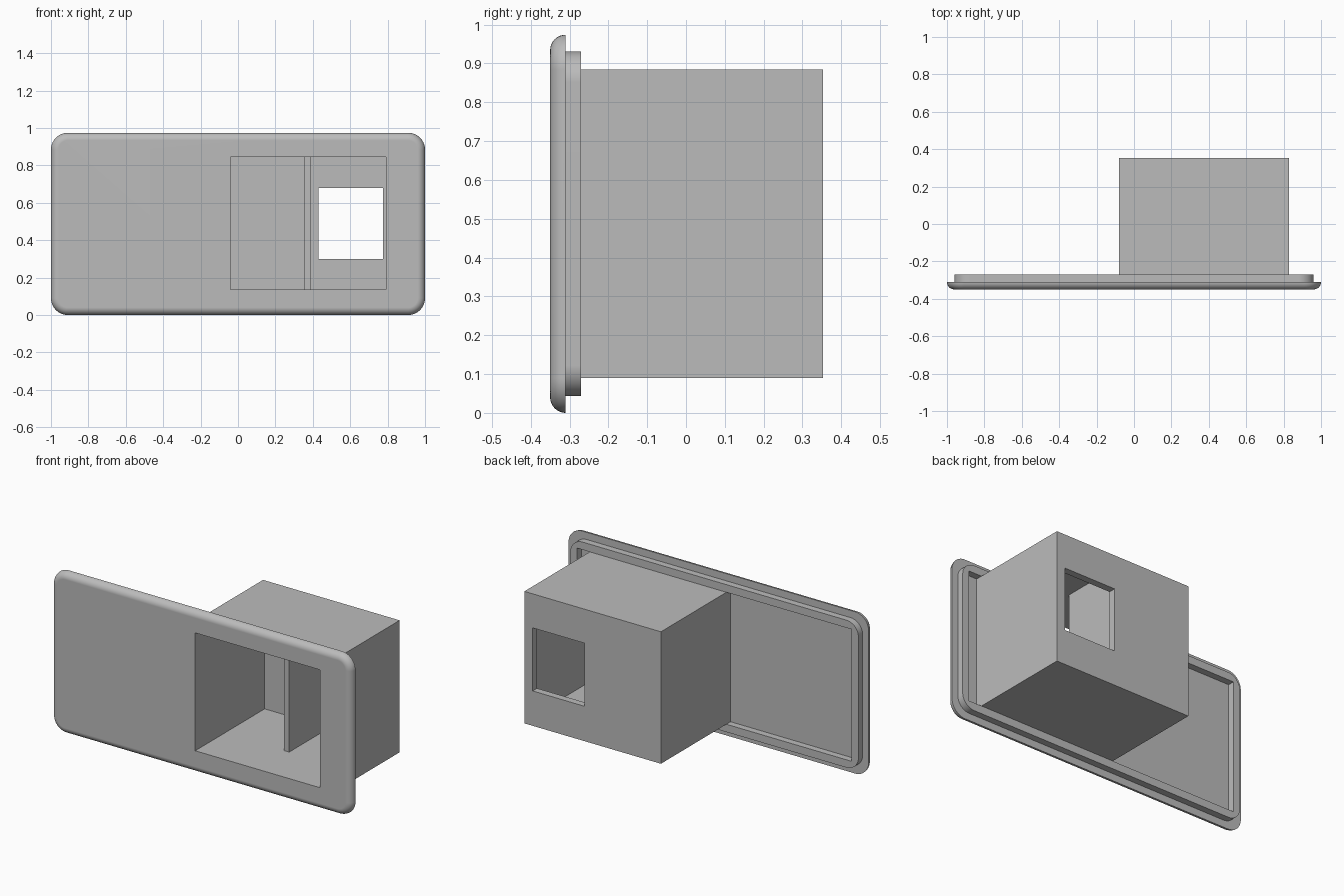
import bpy, bmesh
from math import sin, cos, pi, radians

if "Cube" in bpy.data.objects:
    bpy.data.objects.remove(bpy.data.objects["Cube"], do_unlink=True)

grey = bpy.data.materials.new("plain grey")
grey.use_nodes = True
COLOUR = (0.5, 0.5, 0.5, 1)
grey.diffuse_color = COLOUR
grey.node_tree.nodes["Principled BSDF"].inputs["Base Color"].default_value = COLOUR

FRONT, PLATE_BACK, RIM_BACK, BACK = -0.35, -0.31, -0.27, 0.353
WALL = 0.042
MID_Z = 0.487


def finish(bm, name):
    bmesh.ops.recalc_face_normals(bm, faces=bm.faces)
    mesh = bpy.data.meshes.new(name)
    bm.to_mesh(mesh)
    bm.free()
    mesh.materials.append(grey)
    obj = bpy.data.objects.new(name, mesh)
    bpy.context.collection.objects.link(obj)
    return obj


def box(name, x, y, z):
    """Box from (low, high) pairs."""
    bm = bmesh.new()
    bmesh.ops.create_cube(bm, size=1)
    for v in bm.verts:
        v.co = [lo + (c + 0.5) * (hi - lo) for c, (lo, hi) in zip(v.co, (x, y, z))]
    return finish(bm, name)


def rounded_slab(name, half_w, half_h, radius, layers, steps=10):
    """Rounded rectangle lofted through (y, inset) layers."""
    bm = bmesh.new()
    rings = []
    for y, inset in layers:
        ring = []
        for corner, (sx, sz) in enumerate(((1, 1), (-1, 1), (-1, -1), (1, -1))):
            for i in range(steps + 1):
                a = (corner + i / steps) * pi / 2
                ring.append(bm.verts.new((
                    sx * (half_w - radius) + (radius - inset) * cos(a), y,
                    MID_Z + sz * (half_h - radius) + (radius - inset) * sin(a))))
        rings.append(ring)
    for low, high in zip(rings, rings[1:]):
        for i in range(len(low)):
            j = (i + 1) % len(low)
            bm.faces.new((low[i], low[j], high[j], high[i]))
    bm.faces.new(rings[0])
    bm.faces.new(rings[-1])
    return finish(bm, name)


def activate(obj):
    bpy.ops.object.select_all(action='DESELECT')
    obj.select_set(True)
    bpy.context.view_layer.objects.active = obj


def cut(obj, *cutters):
    activate(obj)
    for cutter in cutters:
        mod = obj.modifiers.new("cut", 'BOOLEAN')
        mod.operation, mod.solver, mod.object = 'DIFFERENCE', 'EXACT', cutter
        bpy.ops.object.modifier_apply(modifier=mod.name)


def smooth(obj):
    activate(obj)
    bpy.ops.object.shade_smooth_by_angle(angle=radians(35))
    mod = obj.modifiers.new("flat faces", 'WEIGHTED_NORMAL')
    mod.keep_sharp = True


# Cutters: main opening, rim interior, square window, round port
opening = box("opening_cutter", (-0.04, 0.79), (-0.5, BACK - WALL), (0.135, 0.845))
recess = box("recess_cutter", (-0.915, 0.915), (-0.5, 0), (0.09, 0.885))
window = box("window_cutter", (0.43, 0.775), (0.2, 0.5), (0.30, 0.68))
bm = bmesh.new()
bmesh.ops.create_cone(bm, cap_ends=True, segments=64, radius1=0.127, radius2=0.127, depth=0.4)
for v in bm.verts:
    v.co = (v.co.x + 0.19, v.co.z + BACK, v.co.y + 0.49)
port = finish(bm, "port_cutter")

# Face plate with a rounded front edge
edge = PLATE_BACK - FRONT
layers = [(PLATE_BACK - edge * sin(t), edge * (1 - cos(t)))
          for t in (i * pi / 16 for i in range(9))]
plate = rounded_slab("face_plate", 1, MID_Z, 0.09, layers)
cut(plate, opening)

# Raised rim behind the plate
rim = rounded_slab("back_rim", 0.96, 0.444, 0.08, [(PLATE_BACK, 0), (RIM_BACK, 0)])
cut(rim, recess)

# Hollow housing with two openings in its back wall
housing = box("housing", (-0.08, 0.83), (PLATE_BACK, BACK), (0.09, 0.885))
cut(housing, opening, window, port)

# Partition between the two compartments
box("divider", (0.355, 0.39), (-0.07, BACK - WALL), (0.135, 0.845))

for part in (plate, rim, housing):
    smooth(part)
for cutter in (opening, recess, window, port):
    bpy.data.objects.remove(cutter, do_unlink=True)
